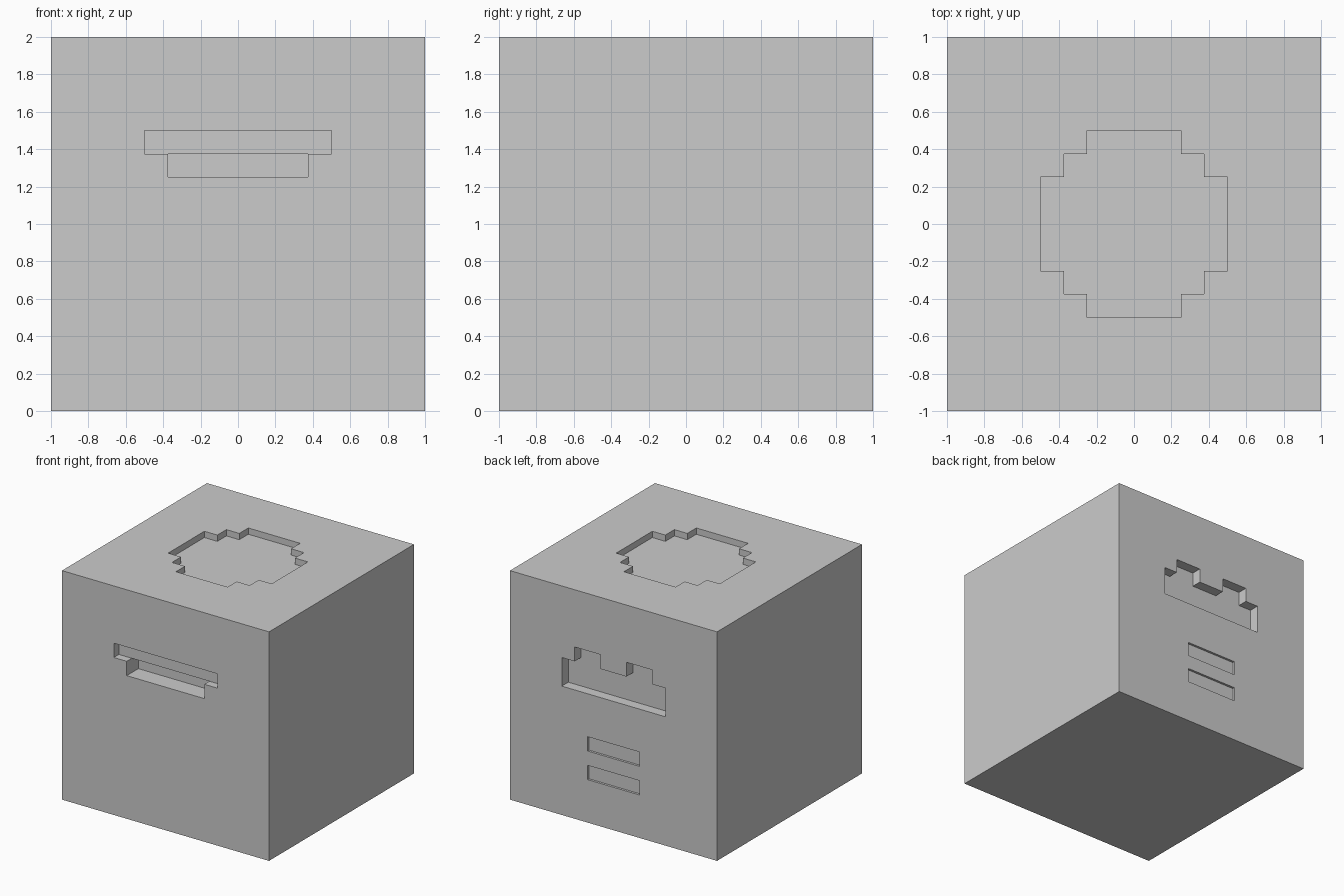
import bpy
import bmesh
from mathutils import Matrix, Vector

if "Cube" in bpy.data.objects:
    bpy.data.objects.remove(bpy.data.objects["Cube"])

OVER = 0.1  # how far each cutter sticks out of the block


def make_object(name, bm):
    bmesh.ops.recalc_face_normals(bm, faces=bm.faces)
    mesh = bpy.data.meshes.new(name)
    bm.to_mesh(mesh)
    bm.free()
    obj = bpy.data.objects.new(name, mesh)
    bpy.context.collection.objects.link(obj)
    return obj


def mirrored(half):
    """Close a half profile by mirroring its u coordinate."""
    return half + [(-u, v) for u, v in reversed(half)]


def carve(block, name, profile, depth, frame):
    """Cut a stepped profile into one side; frame(u, v, d) maps to space, d = depth."""
    bm = bmesh.new()
    face = bm.faces.new([bm.verts.new(frame(u, v, -OVER)) for u, v in profile])
    push = Vector(frame(0, 0, depth)) - Vector(frame(0, 0, -OVER))
    new = bmesh.ops.extrude_face_region(bm, geom=[face], use_keep_orig=True)["geom"]
    bmesh.ops.translate(bm, vec=push, verts=[g for g in new if isinstance(g, bmesh.types.BMVert)])
    cutter = make_object(name, bm)
    cutter.hide_render = True
    mod = block.modifiers.new(name, 'BOOLEAN')
    mod.operation = 'DIFFERENCE'
    mod.solver = 'EXACT'
    mod.object = cutter
    bpy.context.view_layer.objects.active = block
    bpy.ops.object.modifier_apply(modifier=mod.name)
    bpy.data.objects.remove(cutter)


def front(u, v, d):
    return (u, -1 + d, v)


def back(u, v, d):
    return (u, 1 - d, v)


def top(u, v, d):
    return (u, v, 2 - d)


# Solid block
bm = bmesh.new()
bmesh.ops.create_cube(bm, size=2, matrix=Matrix.Translation((0, 0, 1)))
block = make_object("block", bm)

# Front: shallow stepped slot with a deeper lower half
carve(block, "front_slot", mirrored([(0.5, 1.5), (0.5, 1.375), (0.375, 1.375), (0.375, 1.25)]),
      0.07, front)
carve(block, "front_slot_deep", mirrored([(0.375, 1.375), (0.375, 1.25)]), 0.16, front)

# Back: notched opening and two thin vents
carve(block, "back_opening",
      mirrored([(0.125, 1.375), (0.125, 1.5), (0.375, 1.5), (0.375, 1.375),
                (0.5, 1.375), (0.5, 1.125)]), 0.09, back)
for z in (0.375, 0.625):
    carve(block, "back_vent", mirrored([(0.25, z + 0.125), (0.25, z)]), 0.02, back)

# Top: stepped round recess
carve(block, "top_recess",
      mirrored([(0.25, 0.5), (0.25, 0.375), (0.375, 0.375), (0.375, 0.25), (0.5, 0.25),
                (0.5, -0.25), (0.375, -0.25), (0.375, -0.375), (0.25, -0.375), (0.25, -0.5)]),
      0.055, top)
